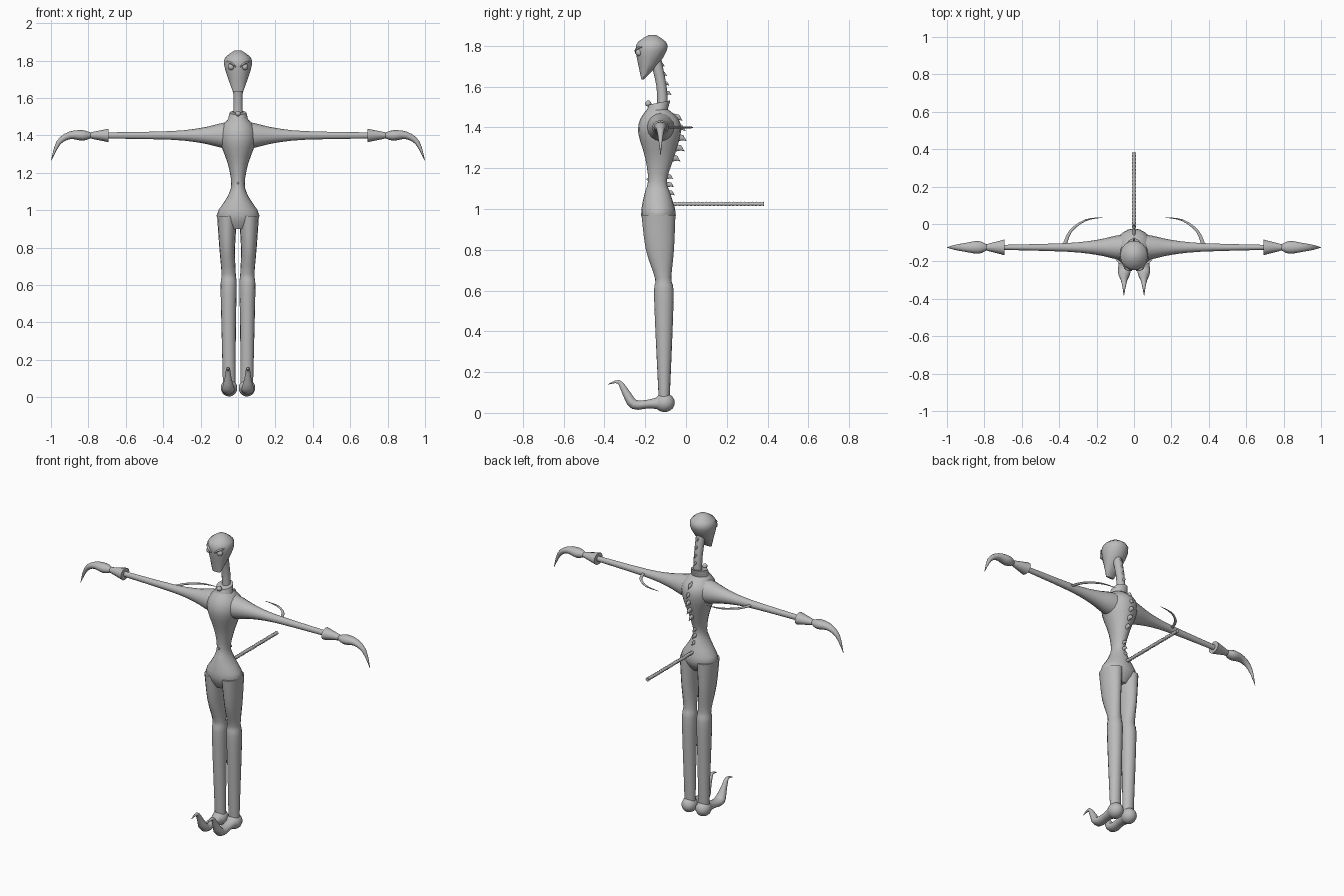
import bpy, bmesh
from math import sin, cos, pi
from mathutils import Vector

default_cube = bpy.data.objects.get("Cube")
if default_cube:
    bpy.data.objects.remove(default_cube)

plain_grey = bpy.data.materials.new("plain grey")
plain_grey.use_nodes = True
plain_grey.diffuse_color = (.5, .5, .5, 1)
shader = plain_grey.node_tree.nodes["Principled BSDF"]
shader.inputs["Base Color"].default_value = plain_grey.diffuse_color

SIDEWAYS, FORWARD, UPWARD = Vector((1, 0, 0)), Vector((0, 1, 0)), Vector((0, 0, 1))
ARM_DEPTH = -.125
ARM_HEIGHT = 1.4


def finish(name, bm, angle):
    bmesh.ops.recalc_face_normals(bm, faces=bm.faces)
    mesh = bpy.data.meshes.new(name)
    bm.to_mesh(mesh)
    bm.free()
    mesh.materials.append(plain_grey)
    part = bpy.data.objects.new(name, mesh)
    bpy.context.collection.objects.link(part)
    bpy.ops.object.select_all(action='DESELECT')
    part.select_set(True)
    bpy.context.view_layer.objects.active = part
    bpy.ops.object.shade_smooth_by_angle(angle=angle)


def ring(x=0, y=0, z=0, wide=.001, deep=None):
    """One elliptical section: centre and half sizes."""
    return Vector((x, y, z, wide, wide if deep is None else deep))


def smooth_rings(rings, steps):
    """Add spline-interpolated sections between the given ones."""
    padded = [rings[0], *rings, rings[-1]]
    result = []
    for a, b, c, d in zip(padded, padded[1:], padded[2:], padded[3:]):
        for step in range(steps):
            t = step / steps
            bend = (c - a) * t + (a * 2 - b * 5 + c * 4 - d) * t**2 + (b * 3 - a - c * 3 + d) * t**3
            result.append(b + bend / 2)
    return result + [rings[-1]]


def loft(name, rings, across=SIDEWAYS, axis=None, sides=16, steps=3, mirror=1, angle=.8):
    """Skin over sections; they follow the path unless an axis fixes them."""
    bm = bmesh.new()
    rings = smooth_rings(rings, steps)
    centres = [Vector((r[0] * mirror, r[1], r[2])) for r in rings]
    loops = []
    for i, (centre, r) in enumerate(zip(centres, rings)):
        before, after = centres[max(i - 1, 0)], centres[min(i + 1, len(rings) - 1)]
        normal = (axis or (after - before).normalized()).cross(across).normalized()
        loop = []
        for k in range(sides):
            turn = 2 * pi * k / sides
            loop.append(bm.verts.new(centre + across * r[3] * cos(turn) + normal * r[4] * sin(turn)))
        loops.append(loop)
    for low, high in zip(loops, loops[1:]):
        for k in range(sides):
            bm.faces.new((low[k - 1], low[k], high[k], high[k - 1]))
    bm.faces.new(loops[0])
    bm.faces.new(loops[-1])
    finish(name, bm, angle)


def egg(name, centre, size):
    bm = bmesh.new()
    bmesh.ops.create_uvsphere(bm, u_segments=14, v_segments=10, radius=1)
    bmesh.ops.scale(bm, verts=bm.verts, vec=size)
    bmesh.ops.translate(bm, verts=bm.verts, vec=centre)
    finish(name, bm, .8)


def spine_row(name, count, start, end, bulge, length):
    """Hooked spines between two (back, height) points, bowed outward."""
    for i in range(count):
        t = i / (count - 1)
        back, height = Vector(start).lerp(Vector(end), t)
        back += bulge * sin(pi * t)
        loft(f"{name}_{i + 1}", [
            ring(y=back - length / 2, z=height, wide=length / 3, deep=length * .6),
            ring(y=back + length / 2, z=height, wide=length / 4, deep=length * .4),
            ring(y=back + length, z=height - length / 2),
        ], axis=FORWARD, sides=8, steps=1)


# Torso: pelvis, narrow waist, deep chest, neck base
loft("torso", [
    ring(y=-.14, z=.9, wide=.05, deep=.05),
    ring(y=-.135, z=.97, wide=.115, deep=.085),
    ring(y=-.14, z=1.07, wide=.058, deep=.065),
    ring(y=-.14, z=1.14, wide=.036, deep=.046),
    ring(y=-.13, z=1.25, wide=.055, deep=.07),
    ring(y=-.13, z=1.37, wide=.097, deep=.104),
    ring(y=-.13, z=1.44, wide=.09, deep=.095),
    ring(y=-.14, z=1.49, wide=.05, deep=.05),
], axis=UPWARD, sides=20)

# Neck with a tilted collar, its bell, and the navel stud
loft("neck", [
    ring(y=-.115, z=1.48, wide=.026),
    ring(y=-.12, z=1.6, wide=.025),
    ring(y=-.15, z=1.74, wide=.028),
], axis=UPWARD, sides=12)
loft("collar", [
    ring(y=-.145, z=1.475, wide=.056),
    ring(y=-.13, z=1.522, wide=.045, deep=.054),
], axis=Vector((0, -.2, 1)).normalized(), sides=20, steps=1, angle=.6)
egg("collar_bell", (0, -.185, 1.517), (.015, .015, .015))
egg("navel_stud", (0, -.188, 1.145), (.006, .006, .006))

# Head: round skull tapering to a narrow, blunt jaw
loft("head", [
    ring(y=-.165, z=1.853, wide=.02),
    ring(y=-.167, z=1.82, wide=.066, deep=.07),
    ring(y=-.17, z=1.78, wide=.075, deep=.079),
    ring(y=-.185, z=1.71, wide=.055, deep=.051),
    ring(y=-.213, z=1.635, wide=.028, deep=.006),
], axis=UPWARD, sides=14, steps=2, angle=.6)

for mirror, word in ((1, "left"), (-1, "right")):
    # Eye under a slanted brow
    egg(word + "_eye", (mirror * .036, -.23, 1.767), (.018, .018, .018))
    loft(word + "_brow", [
        ring(x=.01, y=-.246, z=1.765, wide=.004),
        ring(x=.035, y=-.243, z=1.785, wide=.007),
        ring(x=.06, y=-.217, z=1.795, wide=.003),
    ], across=UPWARD, sides=8, mirror=mirror)

    # Long tapering arm, flared cuff and hooked claw
    loft(word + "_arm", [
        ring(x=.02, y=ARM_DEPTH, z=ARM_HEIGHT, wide=.075, deep=.08),
        ring(x=.1, y=ARM_DEPTH, z=ARM_HEIGHT, wide=.062, deep=.063),
        ring(x=.2, y=ARM_DEPTH, z=ARM_HEIGHT, wide=.04),
        ring(x=.36, y=ARM_DEPTH, z=ARM_HEIGHT, wide=.023),
        ring(x=.72, y=ARM_DEPTH, z=ARM_HEIGHT, wide=.013, deep=.016),
    ], across=FORWARD, axis=SIDEWAYS, mirror=mirror)
    loft(word + "_cuff", [
        ring(x=.692, y=ARM_DEPTH, z=ARM_HEIGHT, wide=.042, deep=.036),
        ring(x=.8, y=ARM_DEPTH, z=ARM_HEIGHT, wide=.014),
    ], across=FORWARD, axis=SIDEWAYS, sides=12, steps=1, mirror=mirror)
    loft(word + "_claw", [
        ring(x=.785, y=ARM_DEPTH, z=ARM_HEIGHT, wide=.014),
        ring(x=.83, y=ARM_DEPTH, z=ARM_HEIGHT, wide=.034, deep=.028),
        ring(x=.9, y=ARM_DEPTH, z=ARM_HEIGHT, wide=.024, deep=.02),
        ring(x=.96, y=ARM_DEPTH, z=1.36, wide=.013),
        ring(x=.999, y=ARM_DEPTH, z=1.265),
    ], across=FORWARD, sides=12, mirror=mirror)

    # Curved spur sweeping back and inward from the arm
    loft(word + "_arm_spur", [
        ring(x=.375, y=ARM_DEPTH, z=ARM_HEIGHT, wide=.006, deep=.011),
        ring(x=.34, y=-.04, z=ARM_HEIGHT, wide=.006, deep=.008),
        ring(x=.26, y=.02, z=ARM_HEIGHT, wide=.005),
        ring(x=.165, y=.035, z=ARM_HEIGHT),
    ], across=UPWARD, sides=8, mirror=mirror)

    # Leg: full thigh, pinched knee, slim calf
    loft(word + "_leg", [
        ring(x=.058, y=-.135, z=.97, wide=.054, deep=.083),
        ring(x=.058, y=-.128, z=.8, wide=.042, deep=.069),
        ring(x=.05, y=-.112, z=.66, wide=.038, deep=.04),
        ring(x=.05, y=-.109, z=.6, wide=.043, deep=.048),
        ring(x=.05, y=-.108, z=.4, wide=.039, deep=.042),
        ring(x=.047, y=-.107, z=.05, wide=.033, deep=.026),
    ], axis=UPWARD, mirror=mirror)

    # Shoe: rounded heel, then a sole running into a curled toe
    egg(word + "_heel", (mirror * .048, -.105, .05), (.045, .05, .046))
    loft(word + "_shoe", [
        ring(x=.048, y=-.11, z=.05, wide=.04),
        ring(x=.05, y=-.18, z=.044, wide=.03, deep=.022),
        ring(x=.052, y=-.255, z=.042, wide=.034, deep=.025),
        ring(x=.053, y=-.295, z=.1, wide=.019),
        ring(x=.053, y=-.33, z=.152, wide=.01),
        ring(x=.054, y=-.382, z=.14),
    ], sides=14, mirror=mirror)

# Straight beaded tail
TAIL_BEADS = 24
loft("tail", [
    ring(y=-.07 + .452 * i / (TAIL_BEADS * 2), z=1.025, wide=.0075 if i % 2 else .0115)
    for i in range(TAIL_BEADS * 2 + 1)
], axis=FORWARD, sides=10, steps=1)

# Spines along the neck, chest and waist
spine_row("neck_spine", 4, (-.125, 1.71), (-.092, 1.57), 0, .02)
spine_row("chest_spine", 5, (-.05, 1.45), (-.06, 1.25), .025, .032)
spine_row("waist_spine", 3, (-.088, 1.16), (-.08, 1.08), 0, .024)
